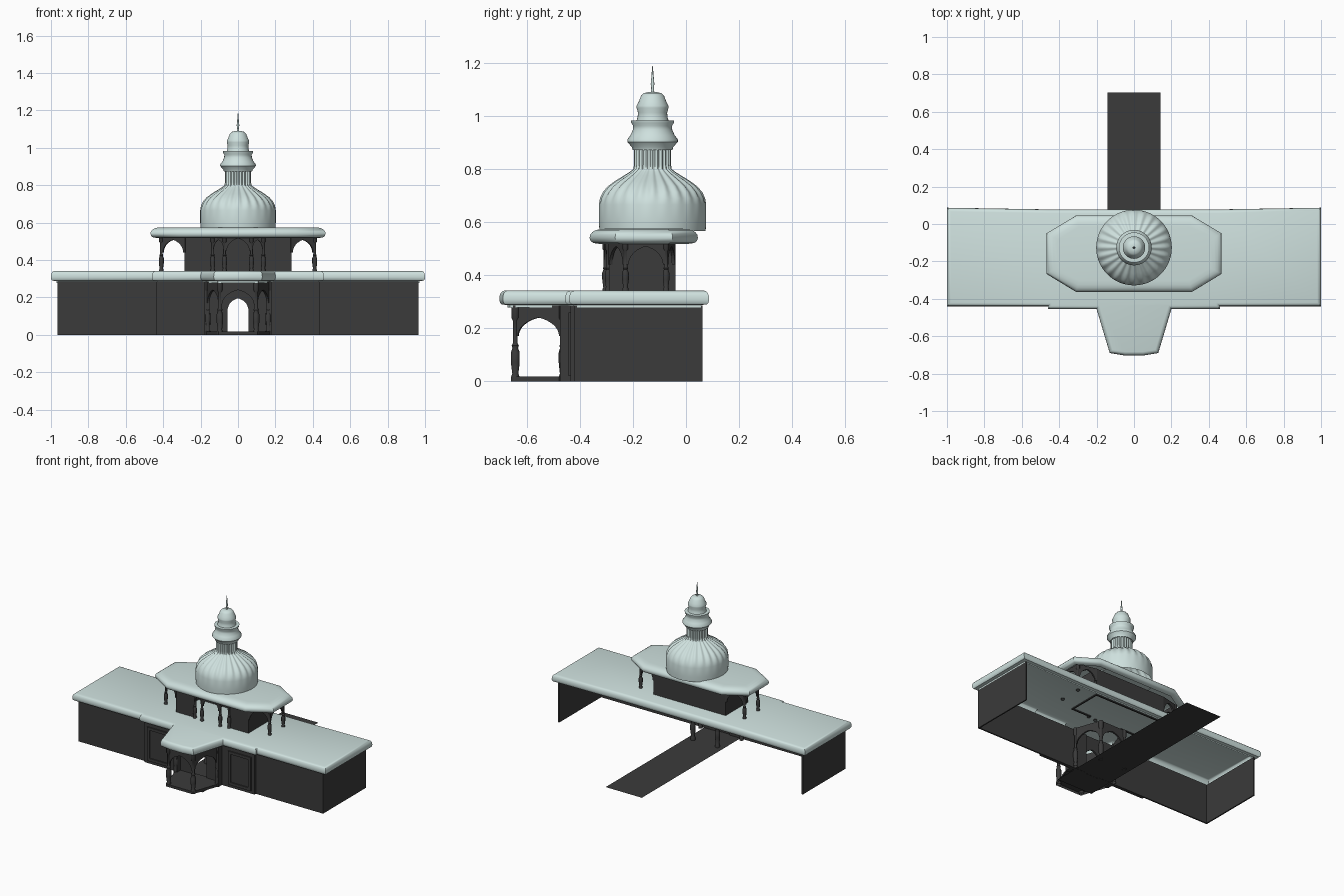
import bpy, bmesh
from math import sin, cos, pi
from mathutils import Vector

cube = bpy.data.objects.get("Cube")
if cube:
    bpy.data.objects.remove(cube, do_unlink=True)


def material(name, rgb):
    m = bpy.data.materials.new(name)
    m.use_nodes = True
    m.diffuse_color = (*rgb, 1)
    m.node_tree.nodes["Principled BSDF"].inputs["Base Color"].default_value = (*rgb, 1)
    return m


PALE = material("pale_grey_green", (0.62, 0.75, 0.73))
DARK = material("charcoal", (0.043, 0.043, 0.043))


def finish(name, bm, mat, smooth=False):
    bmesh.ops.recalc_face_normals(bm, faces=bm.faces)
    me = bpy.data.meshes.new(name)
    bm.to_mesh(me)
    bm.free()
    me.materials.append(mat)
    ob = bpy.data.objects.new(name, me)
    bpy.context.collection.objects.link(ob)
    if smooth:
        bpy.ops.object.select_all(action='DESELECT')
        ob.select_set(True)
        bpy.context.view_layer.objects.active = ob
        bpy.ops.object.shade_smooth_by_angle(angle=0.7)
    return ob


def box(name, x, y, z, mat=DARK):
    bm = bmesh.new()
    bmesh.ops.create_cube(bm, size=1)
    for v in bm.verts:
        v.co = [lo + (c + 0.5) * (hi - lo) for c, (lo, hi) in zip(v.co, (x, y, z))]
    return finish(name, bm, mat)


def inset(points, d):
    """Move a counter-clockwise outline inwards with mitred corners."""
    out = []
    for i, p in enumerate(points):
        a = (p - points[i - 1]).normalized()
        b = (points[(i + 1) % len(points)] - p).normalized()
        na, nb = Vector((-a.y, a.x)), Vector((-b.y, b.x))
        out.append(p + (na + nb) * (d / (1 + na.dot(nb))))
    return out


def shell(name, outline, rim, mat, smooth=True):
    """Stack inset outlines into a sheet, open below; rim lists (inset, height)."""
    bm = bmesh.new()
    rings = [[bm.verts.new((p.x, p.y, z)) for p in inset(outline, d)] for d, z in rim]
    n = len(outline)
    for a, b in zip(rings, rings[1:]):
        for i in range(n):
            j = (i + 1) % n
            bm.faces.new((a[i], a[j], b[j], b[i]))
    bm.faces.new(rings[-1])
    return finish(name, bm, mat, smooth)


def lathe(name, profile, centre, mat, sides, flute=lambda z, a: 1):
    bm = bmesh.new()
    rings = []
    for r, z in profile:
        angles = [2 * pi * i / sides for i in range(sides)]
        rings.append([bm.verts.new((centre[0] + r * flute(z, a) * cos(a),
                                    centre[1] + r * flute(z, a) * sin(a), z)) for a in angles])
    for a, b in zip(rings, rings[1:]):
        for i in range(sides):
            j = (i + 1) % sides
            bm.faces.new((a[i], a[j], b[j], b[i]))
    bm.faces.new(rings[-1])
    return finish(name, bm, mat, True)


def column(name, x, y, z0, z1, r):
    h = z1 - z0
    shape = [(1, 0), (1, .07), (.75, .1), (1.1, .25), (1.1, .38), (.7, .44),
             (.9, .47), (.6, .5), (.6, .8), (1, .84), (1, 1)]
    return lathe(name, [(r * w, z0 + h * t) for w, t in shape], (x, y), DARK, 10)


def arch(name, p, q, spring, crown, top, margin=0.012):
    """Spandrel with a slightly pointed arch between two plan points."""
    p, q = Vector(p), Vector(q)
    d = (q - p).normalized()
    length = (q - p).length
    n = 16
    curve = [(0, spring)]
    for i in range(n + 1):
        t = -cos(pi * i / n)
        z = spring + (crown - spring) * (0.88 * sin(pi * i / n) + 0.12 * (1 - abs(t)) ** 2)
        curve.append((length / 2 + t * (length / 2 - margin), z))
    curve.append((length, spring))
    bm = bmesh.new()
    rows = [[bm.verts.new((*(p + d * s), z)) for z in (low, top)] for s, low in curve]
    for a, b in zip(rows, rows[1:]):
        bm.faces.new((a[0], b[0], b[1], a[1]))
    ob = finish(name, bm, DARK)
    mod = ob.modifiers.new("thickness", 'SOLIDIFY')
    mod.thickness, mod.offset = 0.012, 0
    return ob


def symmetric(half):
    """Complete an outline from its right half, listed front to back."""
    right = [Vector(p) for p in half]
    return right + [Vector((-p.x, p.y)) for p in reversed(right)]


# Main roof with the central projection and tapering porch canopy
main_outline = symmetric([(.05, -.703), (.13, -.69), (.2, -.455), (.46, -.455),
                          (.46, -.44), (1, -.44), (1, .087), (.46, .078)])
shell("main_roof", main_outline,
      [(.03, .278), (.03, .287), (.008, .29), (.002, .297), (0, .308), (.001, .322),
       (.005, .333), (.011, .339), (.02, .342)], PALE)

# Main walls, open along the back
for s, side in ((-1, "right"), (1, "left")):
    def span(a, b):
        return sorted((s * a, s * b))
    box(side + "_end_wall", span(.957, .966), (-.42, .062), (0, .285))
    box(side + "_wing_wall", span(.43, .966), (-.42, -.41), (0, .285))
    box(side + "_centre_wall", span(.055, .435), (-.435, -.41), (0, .285))
    box(side + "_porch_pier", span(.15, .178), (-.475, -.43), (0, .285))
    # Raised frames on the central walls
    for i, (xs, zs) in enumerate((((.23, .25), (.02, .26)), ((.39, .41), (.02, .26)),
                                  ((.25, .39), (.24, .26)), ((.25, .39), (.02, .04)))):
        box(f"{side}_panel_frame_{i}", span(*xs), (-.443, -.434), zs)
    # Porch columns and arches, repeated inside the hall
    for place, sign in (("porch", -1), ("hall", 1)):
        yc, yf = -.43 + sign * .035, -.43 + sign * .213
        column(f"{place}_{side}_column", s * .097, yf, 0, .285, .016)
        column(f"{place}_{side}_rear_column", s * .162, yc, 0, .285, .014)
        arch(f"{place}_{side}_arch", (s * .162, yc), (s * .097, yf), .17, .24, .285)

for place, y in (("porch", -.643), ("hall", -.217)):
    arch(place + "_front_arch", (-.097, y), (.097, y), .16, .24, .285)
arch("door_arch", (-.06, -.425), (.06, -.425), .14, .195, .285, .007)

# Porch floor and the long flat path through the building
shell("porch_floor", symmetric([(.105, -.66), (.17, -.47), (.17, -.42)]),
      [(0, 0), (0, .018)], DARK, False)
shell("path", symmetric([(.143, -.6), (.143, .702)]), [(0, 0.001)], DARK, False)

# Upper pavilion roof
shell("pavilion_roof", symmetric([(.31, -.363), (.468, -.267), (.468, -.05), (.31, .045)]),
      [(.035, .518), (.014, .521), (.004, .528), (0, .54), (.002, .552), (.01, .562),
       (.022, .569), (.038, .573), (.06, .575)], PALE)

# Upper room: thin walls with an open centre at the front
box("room_back_wall", (-.285, .285), (-.05, -.04), (.335, .53))
for s, side in ((-1, "right"), (1, "left")):
    box(side + "_room_side_wall", sorted((s * .275, s * .285)), (-.29, -.04), (.335, .53))
    box(side + "_room_front_wall", sorted((s * .13, s * .285)), (-.29, -.28), (.335, .53))
    # Colonnade around the room
    front, back = (s * .41, -.228), (s * .41, -.075)
    inner, outer = (s * .135, -.293), (s * .072, -.303)
    for name, at in (("front", front), ("back", back), ("inner", inner), ("entry", outer)):
        column(f"pavilion_{side}_{name}_column", *at, .335, .53, .012)
    arch(side + "_side_arch", front, back, .44, .508, .53)
    arch(side + "_front_corner_arch", (s * .28, -.288), front, .44, .508, .53)
    arch(side + "_back_corner_arch", (s * .28, -.045), back, .44, .508, .53)
    arch(side + "_entry_arch", inner, outer, .46, .508, .53, .006)
arch("entry_arch", (-.072, -.303), (.072, -.303), .45, .515, .53)


# Dome and neck with soft flutes that fade in above the drum
def flutes(z, a):
    depth = 0.08 * min(1, max(0, (z - .665) / .085))
    return 1 - depth * (0.5 - 0.5 * cos(24 * a))


dome_centre = (0, -.126)
lathe("dome", [(.2, .567), (.202, .6), (.202, .665), (.198, .69), (.187, .713), (.168, .735),
               (.142, .754), (.108, .775), (.084, .79), (.072, .8), (.07, .815), (.07, .88)],
      dome_centre, PALE, 192, flutes)

# Tiered crown above the neck
lathe("crown", [(.06, .872), (.075, .872), (.078, .882), (.095, .902), (.095, .911), (.083, .927),
                (.074, .948), (.073, .962), (.08, .973), (.081, .982), (.06, .983), (.056, .997),
                (.055, 1.012), (.06, 1.03), (.06, 1.038), (.052, 1.053), (.044, 1.074),
                (.034, 1.085), (.014, 1.09)], dome_centre, PALE, 48)
lathe("spire", [(.007, 1.085), (.005, 1.105), (.007, 1.12), (.005, 1.14), (.003, 1.165),
                (.001, 1.187)], dome_centre, PALE, 12)
